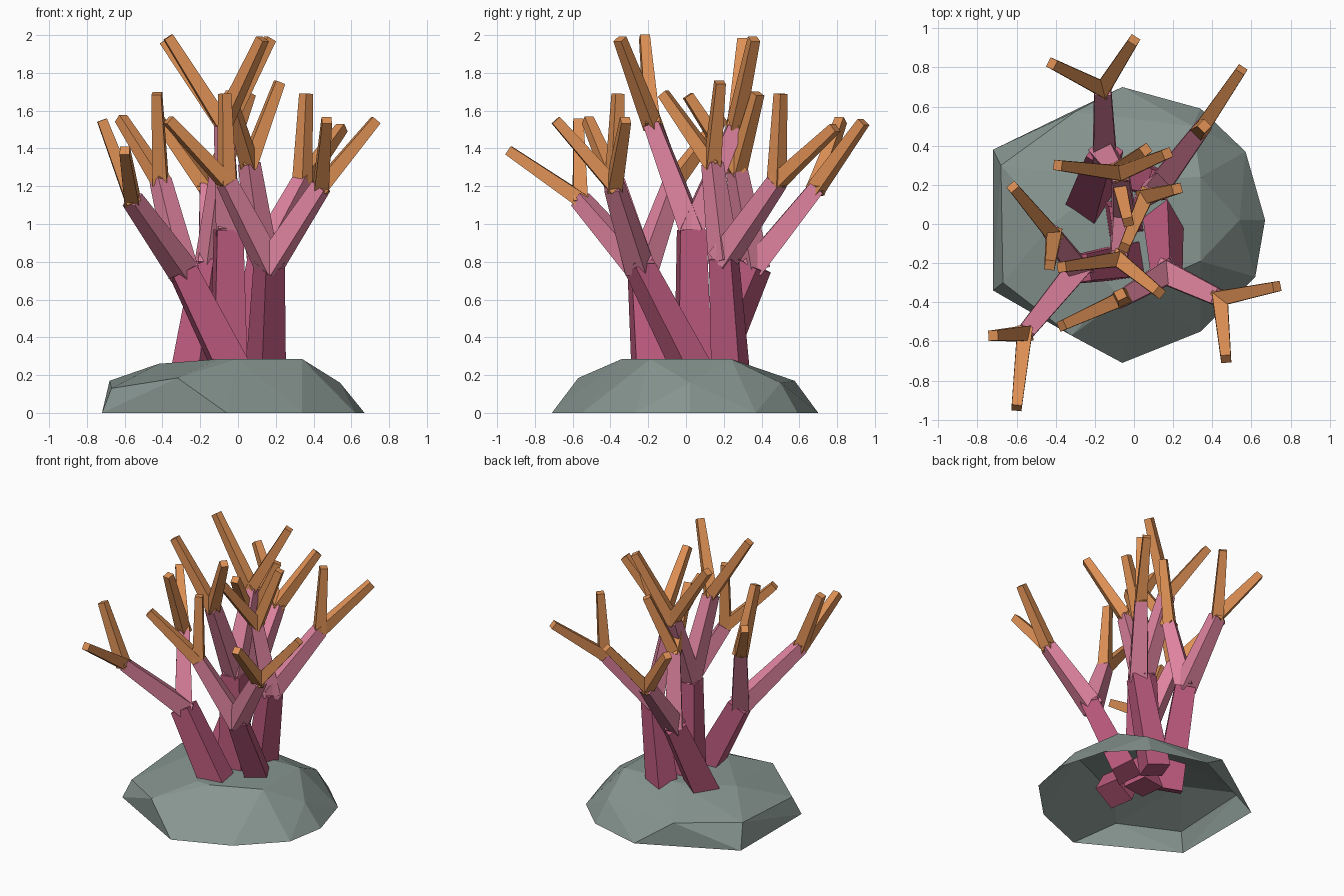
import bpy
import bmesh
import math
from mathutils import Vector, Matrix

default = bpy.data.objects.get("Cube")
if default:
    bpy.data.objects.remove(default, do_unlink=True)


def make_material(name, red, green, blue):
    material = bpy.data.materials.new(name)
    material.use_nodes = True
    colour = (red, green, blue, 1)
    material.diffuse_color = colour
    material.node_tree.nodes["Principled BSDF"].inputs["Base Color"].default_value = colour
    return material


stone_grey = make_material("stone grey", .24, .3, .28)
deep_pink = make_material("deep pink", .49, .1, .2)
soft_pink = make_material("soft pink", .74, .23, .35)
warm_orange = make_material("warm orange", .73, .28, .09)


def add_object(name, bm, material):
    mesh = bpy.data.meshes.new(name)
    bm.to_mesh(mesh)
    bm.free()
    mesh.materials.append(material)
    obj = bpy.data.objects.new(name, mesh)
    bpy.context.collection.objects.link(obj)
    return obj


def square_limb(name, start, end, start_width, end_width, material, roll=0):
    """Tapered four-sided limb running between two points."""
    start, end = Vector(start), Vector(end)
    axis = (end - start).normalized()
    start = start - axis * .02
    length = (end - start).length
    turn = axis.to_track_quat('Z', 'Y').to_matrix().to_4x4()
    place = Matrix.Translation((start + end) / 2) @ turn
    bm = bmesh.new()
    bmesh.ops.create_cone(
        bm, cap_ends=True, segments=4, depth=length,
        radius1=start_width / math.sqrt(2), radius2=end_width / math.sqrt(2),
        matrix=place @ Matrix.Rotation(math.radians(45 + roll), 4, 'Z'))
    return add_object(name, bm, material)


def grow(name, base, top, forks, width=.185, roll=0):
    """One trunk, its branches, and the twigs at the end of each branch."""
    square_limb(name + "_trunk", base, top, width, width * .75, deep_pink, roll)
    for side, (joint, tips) in zip(("first", "second"), forks):
        branch = name + "_" + side
        square_limb(branch + "_branch", top, joint, .12, .085, soft_pink)
        for number, tip in zip(("inner", "outer"), tips):
            square_limb(branch + "_" + number + "_twig", joint, tip,
                        .078, .052, warm_orange)


# Coral colony: each trunk splits twice
grow("left_front", (.145, .08, .14), (.165, -.25, .78), [
    ((.44, -.38, 1.2), [(.73, -.32, 1.55), (.47, -.69, 1.55)]),
    ((-.06, -.38, 1.22), [(-.37, -.52, 1.55), (-.07, -.36, 1.69)]),
], width=.16, roll=30)
grow("right_front", (.02, -.18, .13), (-.29, -.23, .75), [
    ((-.56, -.56, 1.13), [(-.72, -.57, 1.55), (-.6, -.94, 1.39)]),
    ((-.41, -.06, 1.23), [(-.62, .19, 1.56), (-.43, -.21, 1.69)]),
])
grow("centre", (-.05, .04, .12), (-.05, .03, .97), [
    ((-.08, -.18, 1.53), [(-.37, -.22, 1.99), (.13, -.35, 1.98)]),
    ((-.07, .26, 1.51), [(-.39, .3, 1.97), (.17, .36, 1.98)]),
], roll=8)
grow("right_back", (-.24, .08, .15), (-.15, .36, .78), [
    ((-.16, .69, 1.19), [(0, .94, 1.54), (-.42, .82, 1.55)]),
    ((-.09, .27, 1.28), [(.06, .38, 1.69), (-.03, .01, 1.68)]),
], roll=-17)
grow("left_back", (.02, .24, .14), (.13, .2, .82), [
    ((.34, .48, 1.22), [(.55, .79, 1.51), (.36, .5, 1.69)]),
    ((.06, .14, 1.32), [(.22, .18, 1.75), (-.05, -.12, 1.69)]),
], width=.165)

# Faceted rock, hollow and open underneath
foot = [(-.06, .7), (.34, .59), (.57, .37), (.67, .02), (.62, -.27),
        (.34, -.55), (-.06, -.71), (-.72, -.34), (-.72, .38)]
crown = [(.34, .24), (.34, -.19), (0, -.34), (-.1, -.34), (-.1, .23)]
shoulder = [(-.3, .575, .17), (-.32, -.57, .185), (-.67, -.3, .13),
            (-.68, .3, .17), (.54, .02, .16), (.3, .5, .16), (-.42, 0, .26)]
points = [(x, y, 0) for x, y in foot] + [(x, y, .285) for x, y in crown] + shoulder

bm = bmesh.new()
for point in points:
    bm.verts.new(point)
bmesh.ops.convex_hull(bm, input=bm.verts[:])
bmesh.ops.recalc_face_normals(bm, faces=bm.faces[:])
underside = [face for face in bm.faces if face.normal.z < -.95]
bmesh.ops.delete(bm, geom=underside, context='FACES')
loose = [vert for vert in bm.verts if not vert.link_faces]
bmesh.ops.delete(bm, geom=loose, context='VERTS')
add_object("rock_base", bm, stone_grey)
